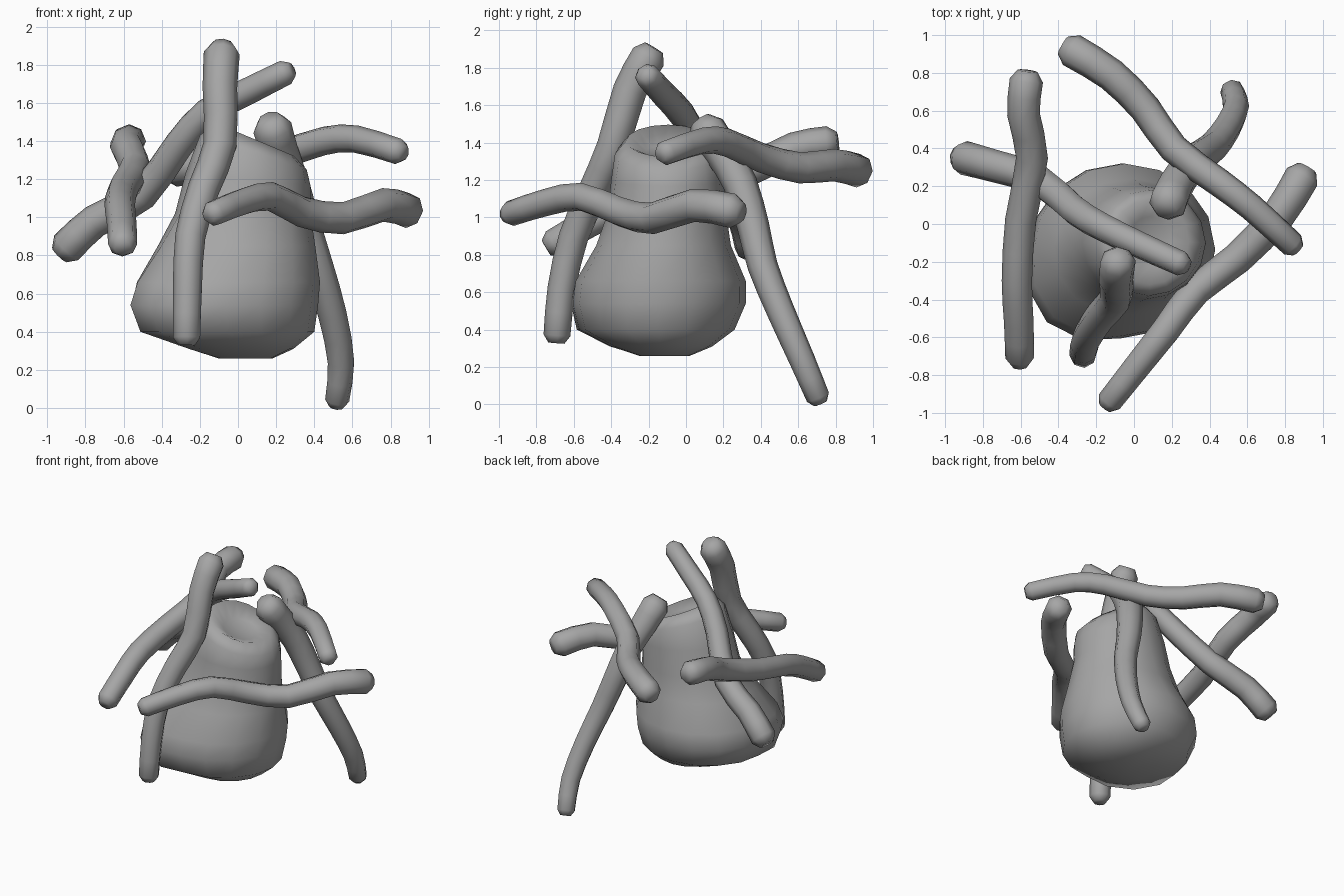
import bpy, bmesh, math
from mathutils import Vector

if "Cube" in bpy.data.objects:
    bpy.data.objects.remove(bpy.data.objects["Cube"])

grey = bpy.data.materials.new("mid_grey")
grey.diffuse_color = (0.38, 0.38, 0.38, 1.0)
grey.use_nodes = True
grey.node_tree.nodes["Principled BSDF"].inputs["Base Color"].default_value = grey.diffuse_color


def finish(name, bm):
    bmesh.ops.recalc_face_normals(bm, faces=bm.faces)
    me = bpy.data.meshes.new(name)
    bm.to_mesh(me)
    bm.free()
    me.materials.append(grey)
    ob = bpy.data.objects.new(name, me)
    bpy.context.collection.objects.link(ob)
    for p in me.polygons:
        p.use_smooth = True
    return ob


def skin(bm, rings):
    loops = [[bm.verts.new(p) for p in r] for r in rings]
    n = len(loops[0])
    for a, b in zip(loops, loops[1:]):
        for i in range(n):
            j = (i + 1) % n
            bm.faces.new((a[i], a[j], b[j], b[i]))
    bm.faces.new(loops[0])
    bm.faces.new(loops[-1])


def spline(pts, steps=2):
    p = [pts[0] * 2 - pts[1]] + pts + [pts[-1] * 2 - pts[-2]]
    out = []
    for i in range(1, len(p) - 2):
        a, b, c, d = p[i - 1:i + 3]
        for k in range(steps):
            t = k / steps
            out.append(0.5 * (2 * b + (c - a) * t + (2 * a - 5 * b + 4 * c - d) * t * t
                              + (3 * b - a - 3 * c + d) * t ** 3))
    return out + [pts[-1]]


def tube(name, r0, r1, pts, sides=8):
    """Tapered bent tube with rounded-off ends."""
    path = spline([Vector(p) for p in pts])
    n = len(path)
    d0 = (path[0] - path[1]).normalized()
    d1 = (path[-1] - path[-2]).normalized()
    stations = [(path[0] + d0 * r0 * 0.6, r0 * 0.6)]
    stations += [(p, r0 + (r1 - r0) * i / (n - 1)) for i, p in enumerate(path)]
    stations += [(path[-1] + d1 * r1 * 0.6, r1 * 0.6)]
    side = d0.orthogonal().normalized()
    rings = []
    for i, (p, r) in enumerate(stations):
        a = stations[max(i - 1, 0)][0]
        b = stations[min(i + 1, len(stations) - 1)][0]
        t = (b - a).normalized()
        side = (side - t * side.dot(t)).normalized()
        up = t.cross(side)
        rings.append([p + (side * math.cos(k * math.tau / sides)
                           + up * math.sin(k * math.tau / sides)) * r * 1.03
                      for k in range(sides)])
    bm = bmesh.new()
    skin(bm, rings)
    return finish(name, bm)


# Leaning bulbous body: z, x min, x max, y min, y max, tilt along x, front-left bulge
profile = [
    (0.26, -0.10, 0.18, -0.25, 0.02, 0.0, 0.0),
    (0.31, -0.25, 0.29, -0.40, 0.14, 0.0, 0.04),
    (0.40, -0.50, 0.40, -0.57, 0.26, 0.0, 0.07),
    (0.54, -0.555, 0.42, -0.605, 0.32, 0.0, 0.07),
    (0.66, -0.53, 0.43, -0.59, 0.32, 0.0, 0.05),
    (0.85, -0.42, 0.405, -0.48, 0.24, 0.0, 0.02),
    (1.02, -0.33, 0.38, -0.42, 0.215, 0.0, 0.0),
    (1.20, -0.275, 0.38, -0.40, 0.20, -0.1, 0.0),
    (1.34, -0.20, 0.36, -0.38, 0.18, -0.32, 0.0),
    (1.41, -0.12, 0.29, -0.32, 0.13, -0.42, 0.0),
    (1.35, -0.03, 0.20, -0.22, 0.04, -0.3, 0.0),
]
rings = []
for z, x0, x1, y0, y1, tilt, bulge in profile:
    cx, cy, rx, ry = (x0 + x1) / 2, (y0 + y1) / 2, (x1 - x0) / 2, (y1 - y0) / 2
    ring = []
    for k in range(16):
        a = k * math.tau / 16
        b = bulge * max(0, math.cos(2 * (a - math.radians(225)))) if math.pi < a < 1.5 * math.pi else 0
        ring.append(Vector((cx + (rx + b) * math.cos(a), cy + (ry + b) * math.sin(a),
                            z + tilt * rx * math.cos(a))))
    rings.append(ring)
body_bm = bmesh.new()
skin(body_bm, rings)
finish("body", body_bm)

# Surrounding bent tubes
tube("back_tube", 0.088, 0.066, [
    (-0.33, 0.92, 1.25), (-0.12, 0.79, 1.28), (0.06, 0.61, 1.265), (0.21, 0.40, 1.32),
    (0.45, 0.22, 1.40), (0.62, 0.09, 1.41), (0.84, -0.11, 1.345)])
tube("front_right_tube", 0.09, 0.066, [
    (0.89, 0.25, 1.035), (0.76, 0.04, 1.065), (0.55, -0.18, 0.995), (0.33, -0.35, 1.03),
    (0.17, -0.56, 1.11), (0.02, -0.75, 1.08), (-0.13, -0.94, 1.02)])
tube("left_tube", 0.086, 0.074, [
    (-0.57, 0.76, 1.40), (-0.585, 0.58, 1.37), (-0.54, 0.35, 1.26), (-0.60, 0.02, 1.15),
    (-0.62, -0.30, 1.07), (-0.61, -0.52, 0.97), (-0.605, -0.71, 0.86)])
tube("crossing_tube", 0.088, 0.065, [
    (-0.90, 0.35, 0.84), (-0.75, 0.31, 0.98), (-0.50, 0.23, 1.12), (-0.31, 0.07, 1.38),
    (-0.16, -0.02, 1.55), (0.05, -0.12, 1.66), (0.25, -0.21, 1.76)])
tube("front_tube", 0.092, 0.07, [
    (-0.085, -0.20, 1.86), (-0.095, -0.30, 1.68), (-0.095, -0.39, 1.38),
    (-0.18, -0.49, 1.15), (-0.25, -0.60, 0.90), (-0.265, -0.665, 0.62), (-0.27, -0.69, 0.37)])
tube("rear_tube", 0.1, 0.062, [
    (0.18, 0.11, 1.47), (0.22, 0.20, 1.34), (0.28, 0.29, 1.18), (0.35, 0.36, 0.95),
    (0.42, 0.41, 0.74), (0.495, 0.51, 0.49), (0.54, 0.62, 0.24), (0.52, 0.705, 0.04)])
